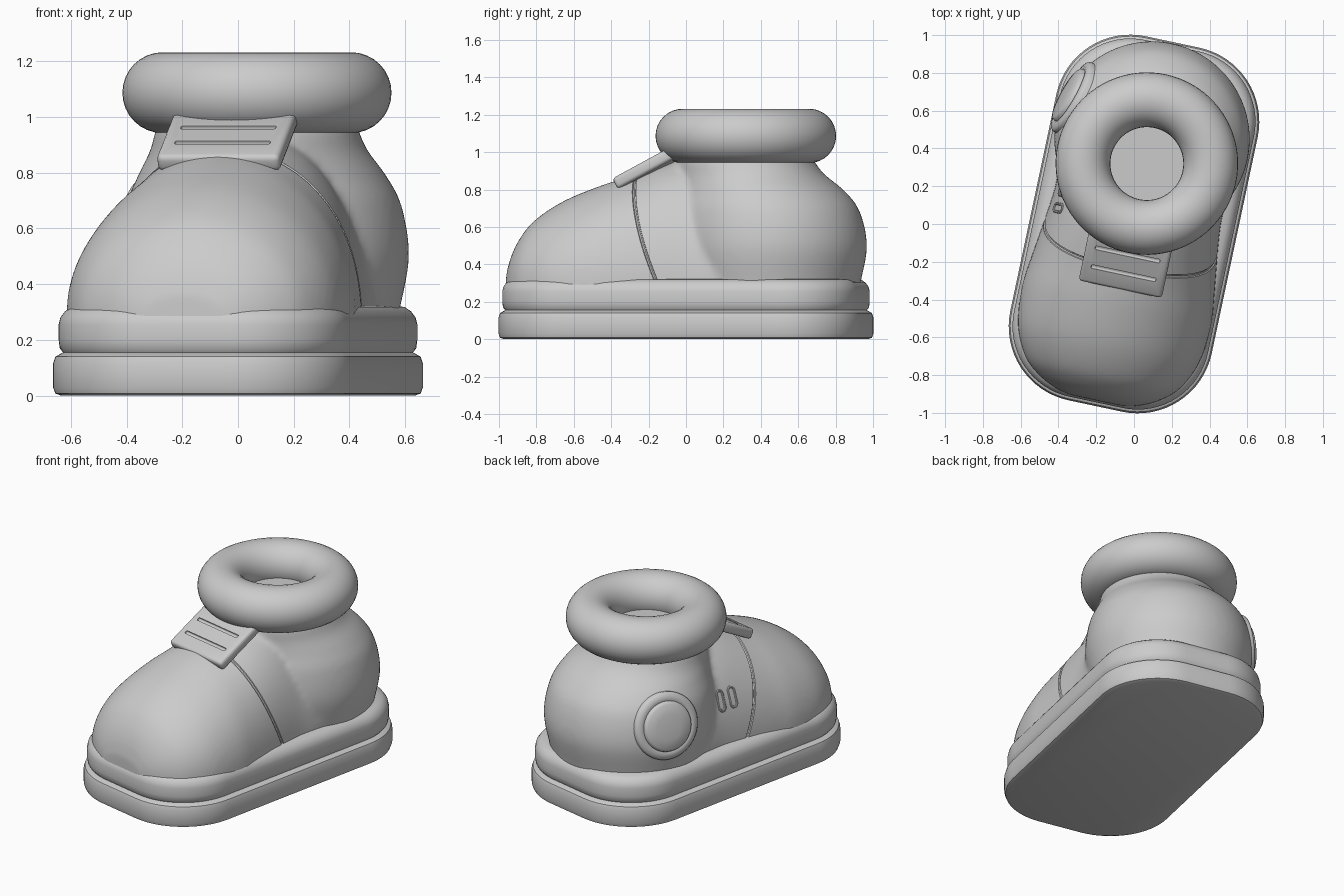
import bpy, bmesh, math
from math import sin, cos, pi, radians
from mathutils import Vector, Matrix
from mathutils.bvhtree import BVHTree

if "Cube" in bpy.data.objects:
    bpy.data.objects.remove(bpy.data.objects["Cube"], do_unlink=True)

grey = bpy.data.materials.new("plain grey")
grey.use_nodes = True
GREY = (0.6, 0.6, 0.6, 1)
grey.diffuse_color = GREY
for node in grey.node_tree.nodes:
    if node.type == 'BSDF_PRINCIPLED':
        node.inputs["Base Color"].default_value = GREY

parts = []


def add_object(name, data, keep=True):
    ob = bpy.data.objects.new(name, data)
    bpy.context.collection.objects.link(ob)
    data.materials.append(grey)
    if keep:
        parts.append(ob)
    else:
        ob.hide_render = True
    return ob


def mesh_object(name, bm, keep=True):
    bmesh.ops.recalc_face_normals(bm, faces=bm.faces)
    me = bpy.data.meshes.new(name)
    bm.to_mesh(me)
    bm.free()
    return add_object(name, me, keep)


def loft(bm, rings):
    """Skin closed rings of equal length and cap both ends."""
    rows = [[bm.verts.new(p) for p in ring] for ring in rings]
    n = len(rows[0])
    for a, b in zip(rows, rows[1:]):
        for i in range(n):
            j = (i + 1) % n
            bm.faces.new((a[i], a[j], b[j], b[i]))
    bm.faces.new(rows[0])
    bm.faces.new(rows[-1])


def spline(points, steps=6):
    """Smooth curve through the points."""
    pts = [Vector(p) for p in points]
    pts = [pts[0]] + pts + [pts[-1]]
    out = []
    for a, b, c, d in zip(pts, pts[1:], pts[2:], pts[3:]):
        for k in range(steps):
            t = k / steps
            out.append(b + (c - a) * (t / 2) + (2 * a - 5 * b + 4 * c - d) * (t * t / 2)
                       + (3 * b - a - 3 * c + d) * (t ** 3 / 2))
    return out + [pts[-1]]


def circle(r, z, cy=0, n=64):
    return [(r * cos(2 * pi * i / n), cy + r * sin(2 * pi * i / n), z) for i in range(n)]


def outline(inset, z, steps=16):
    """Rounded rectangle of the sole."""
    w, l, r = 0.545, 0.985, 0.4
    ring = []
    for q, (sx, sy) in enumerate(((1, 1), (-1, 1), (-1, -1), (1, -1))):
        for k in range(steps + 1):
            t = (q + k / steps) * pi / 2
            ring.append((sx * (w - r) + (r - inset) * cos(t),
                         sy * (l - r) + (r - inset) * sin(t), z))
    return ring


def make_real(*obs):
    bpy.ops.object.select_all(action='DESELECT')
    for ob in obs:
        ob.select_set(True)
    bpy.context.view_layer.objects.active = obs[0]
    bpy.ops.object.convert(target='MESH')


def cut(ob, cutter):
    mod = ob.modifiers.new("cut", 'BOOLEAN')
    mod.operation = 'DIFFERENCE'
    mod.solver = 'EXACT'
    mod.object = cutter
    make_real(ob)
    bpy.data.objects.remove(cutter, do_unlink=True)


def tube(name, points, radius, closed=False, keep=True):
    cu = bpy.data.curves.new(name, 'CURVE')
    cu.dimensions = '3D'
    cu.bevel_depth = radius
    cu.bevel_resolution = 2
    cu.use_fill_caps = True
    sp = cu.splines.new('POLY')
    sp.points.add(len(points) - 1)
    for p, co in zip(sp.points, points):
        p.co = (*co, 1)
    sp.use_cyclic_u = closed
    ob = add_object(name, cu, keep)
    make_real(ob)
    return ob


# Outsole and welt
for name, profile in (
    ("outsole", [(.03, 0), (.008, .008), (0, .03), (0, .115), (.008, .14), (.035, .155)]),
    ("welt", [(.04, .15), (.024, .17), (.02, .2), (.02, .255), (.026, .28),
              (.042, .302), (.065, .318), (.12, .325)]),
):
    bm = bmesh.new()
    loft(bm, [outline(i, z) for i, z in profile])
    mesh_object(name, bm)

# Upper: toe dome along the foot (position, half width, height) and heel with ankle
bm = bmesh.new()
rings = []
for y, w, h in spline([(-.955, .15, .36), (-.93, .24, .46), (-.88, .335, .56), (-.8, .42, .65),
                       (-.65, .49, .745), (-.45, .512, .825), (-.28, .495, .878), (-.05, .465, .95),
                       (.1, .45, .95), (.35, .44, .85), (.6, .3, .6)]):
    arch = [(w * cos(pi * k / 32), y, .3 + (h - .3) * sin(pi * k / 32)) for k in range(33)]
    rings.append([(w, y, .2)] + arch + [(-w, y, .2)])
loft(bm, rings)
loft(bm, [circle(r, z, cy) for cy, r, z in spline(
    [(.46, .46, .2), (.46, .485, .31), (.46, .518, .5), (.445, .495, .68), (.415, .445, .79),
     (.36, .39, .88), (.33, .365, .95), (.327, .33, 1.04)])])
upper = mesh_object("upper", bm)
mod = upper.modifiers.new("blend", 'REMESH')
mod.mode = 'VOXEL'
mod.voxel_size = 0.018
mod = upper.modifiers.new("soften", 'SMOOTH')
mod.factor = 0.5
mod.iterations = 10
make_real(upper)
bm = bmesh.new()
bm.from_mesh(upper.data)
surface = BVHTree.FromBMesh(bm)
bm.free()

# Seam groove over the instep
path = []
for k in range(61):
    t = pi * k / 60
    hit = surface.ray_cast(Vector((0, -.06 - .19 * sin(t), .3)), Vector((cos(t), 0, sin(t))))[0]
    if hit:
        path.append(hit)
cut(upper, tube("seam_cutter", path, 0.01, keep=False))

# Padded collar
bm = bmesh.new()
major, minor = 0.338, 0.145
grid = [[bm.verts.new(((major + minor * cos(b)) * cos(a), .327 + (major + minor * cos(b)) * sin(a),
                       1.087 + minor * sin(b)))
         for b in (2 * pi * j / 32 for j in range(32))] for a in (2 * pi * i / 80 for i in range(80))]
for i in range(80):
    for j in range(32):
        a, b = grid[i], grid[(i + 1) % 80]
        bm.faces.new((a[j], b[j], b[(j + 1) % 32], a[(j + 1) % 32]))
mesh_object("collar", bm)

# Strap with two grooves
tilt = Matrix.Translation((0, -.185, .915)) @ Matrix.Rotation(radians(28), 4, 'X')


def box(name, size, offset, keep):
    bm = bmesh.new()
    bmesh.ops.create_cube(bm, size=1)
    bm.transform(tilt @ Matrix.Translation(offset) @ Matrix.Diagonal((*size, 1)))
    ob = mesh_object(name, bm, keep)
    mod = ob.modifiers.new("round", 'BEVEL')
    mod.width = min(size) * 0.3
    mod.segments = 3
    make_real(ob)
    return ob


strap = box("strap", (.45, .36, .065), (0, 0, 0), True)
for y in (-.075, .04):
    cut(strap, box("groove_cutter", (.35, .022, .03), (0, y, .032), False))

# Round badge on the side of the heel
a = radians(16)
direction = Vector((-cos(a), sin(a), 0))
spot, normal, _, _ = surface.ray_cast(Vector((0, .46, .61)), direction)
place = Matrix.Translation(spot) @ normal.to_track_quat('Z', 'Y').to_matrix().to_4x4()
bm = bmesh.new()
loft(bm, [circle(r, z) for r, z in (
    (.205, -.1), (.21, -.03), (.2, -.016), (.17, -.008), (.157, -.012), (.152, .002), (.14, .01), (.08, .018), (.02, .02))])
bm.transform(place)
mesh_object("badge", bm)

# Two small oval eyelets on the same side
for n, y in enumerate((.09, 0.0)):
    ring = []
    for k in range(32):
        t = 2 * pi * k / 32
        z = .59 + .035 * (1 if sin(t) > 0 else -1) + .025 * sin(t)
        hit = surface.ray_cast(Vector((0, y + .022 * cos(t), z)), Vector((-1, 0, 0)))[0]
        if hit:
            ring.append(hit)
    tube("eyelet_%d" % (n + 1), ring, 0.008, closed=True)

# Turn the whole shoe and shade it
turn = Matrix.Rotation(radians(-12), 4, 'Z')
bpy.ops.object.select_all(action='DESELECT')
for ob in parts:
    ob.data.transform(turn)
    ob.select_set(True)
bpy.context.view_layer.objects.active = parts[0]
bpy.ops.object.shade_smooth_by_angle(angle=radians(40))
